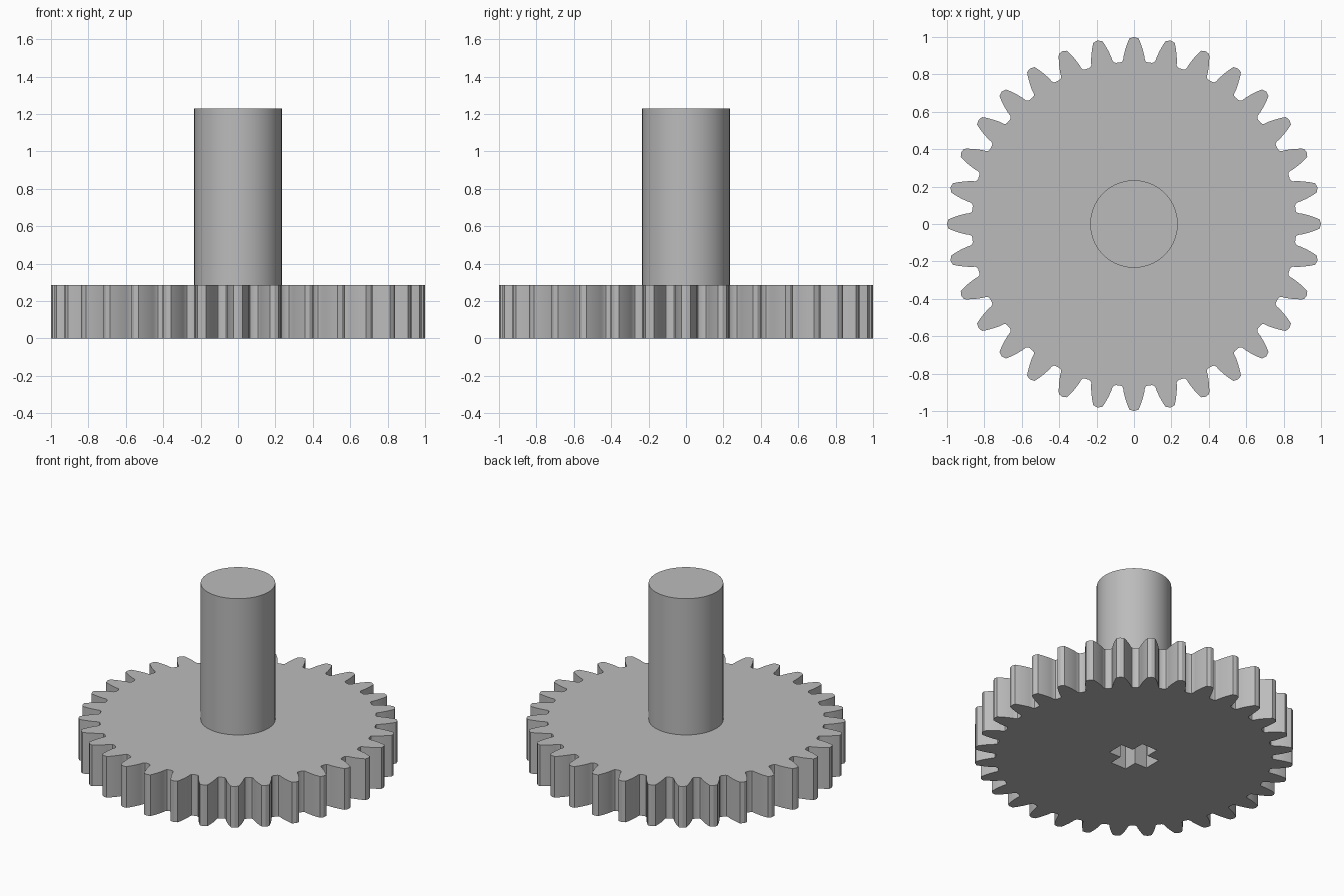
import bpy, bmesh, math

if "Cube" in bpy.data.objects:
    bpy.data.objects.remove(bpy.data.objects["Cube"])

TEETH = 32
GEAR_H = 0.285
TOP = 1.228

grey = bpy.data.materials.new("plain grey")
grey.diffuse_color = (0.5, 0.5, 0.5, 1)
grey.use_nodes = True
grey.node_tree.nodes["Principled BSDF"].inputs["Base Color"].default_value = grey.diffuse_color


def prism(name, outline, z0, z1):
    """Extrude a closed 2D outline between two heights."""
    bm = bmesh.new()
    base = bm.faces.new([bm.verts.new((x, y, z0)) for x, y in outline])
    ext = bmesh.ops.extrude_face_region(bm, geom=[base], use_keep_orig=True)
    verts = [g for g in ext["geom"] if isinstance(g, bmesh.types.BMVert)]
    bmesh.ops.translate(bm, verts=verts, vec=(0, 0, z1 - z0))
    bmesh.ops.recalc_face_normals(bm, faces=bm.faces)
    mesh = bpy.data.meshes.new(name)
    bm.to_mesh(mesh)
    bm.free()
    mesh.materials.append(grey)
    obj = bpy.data.objects.new(name, mesh)
    bpy.context.collection.objects.link(obj)
    return obj


def smooth(obj, angle):
    bpy.ops.object.select_all(action="DESELECT")
    obj.select_set(True)
    bpy.context.view_layer.objects.active = obj
    bpy.ops.object.shade_smooth_by_angle(angle=math.radians(angle))


# Toothed wheel: half tooth as (distance along tooth, half width), mirrored
half = [(0.864, 0.073), (0.868, 0.064), (0.878, 0.058), (0.90, 0.055),
        (0.935, 0.046), (0.97, 0.034), (0.993, 0.024)]
tooth = [(r, -w) for r, w in half] + [(1.0, 0)] + [(r, w) for r, w in reversed(half)]
outline = []
for i in range(TEETH):
    a = 2 * math.pi * i / TEETH
    c, s = math.cos(a), math.sin(a)
    outline += [(r * c - w * s, r * s + w * c) for r, w in tooth]
gear = prism("gear_wheel", outline, 0, GEAR_H)

# Cross-shaped axle socket cut through the wheel from below
L, W = 0.152, 0.06
arm = [(L, -W), (L, W), (W, W)]
cross = []
for k in range(4):
    c, s = round(math.cos(k * math.pi / 2)), round(math.sin(k * math.pi / 2))
    cross += [(x * c - y * s, x * s + y * c) for x, y in arm]
cutter = prism("socket_cutter", cross, -0.1, GEAR_H + 0.1)
cutter.hide_render = True
cutter.hide_set(True)
cut = gear.modifiers.new("socket", "BOOLEAN")
cut.operation = "DIFFERENCE"
cut.solver = "EXACT"
cut.object = cutter
smooth(gear, 25)

# Round shaft, which also closes the top of the socket
circle = [(0.234 * math.cos(2 * math.pi * i / 64), 0.234 * math.sin(2 * math.pi * i / 64))
          for i in range(64)]
shaft = prism("shaft", circle, GEAR_H, TOP)
smooth(shaft, 30)
